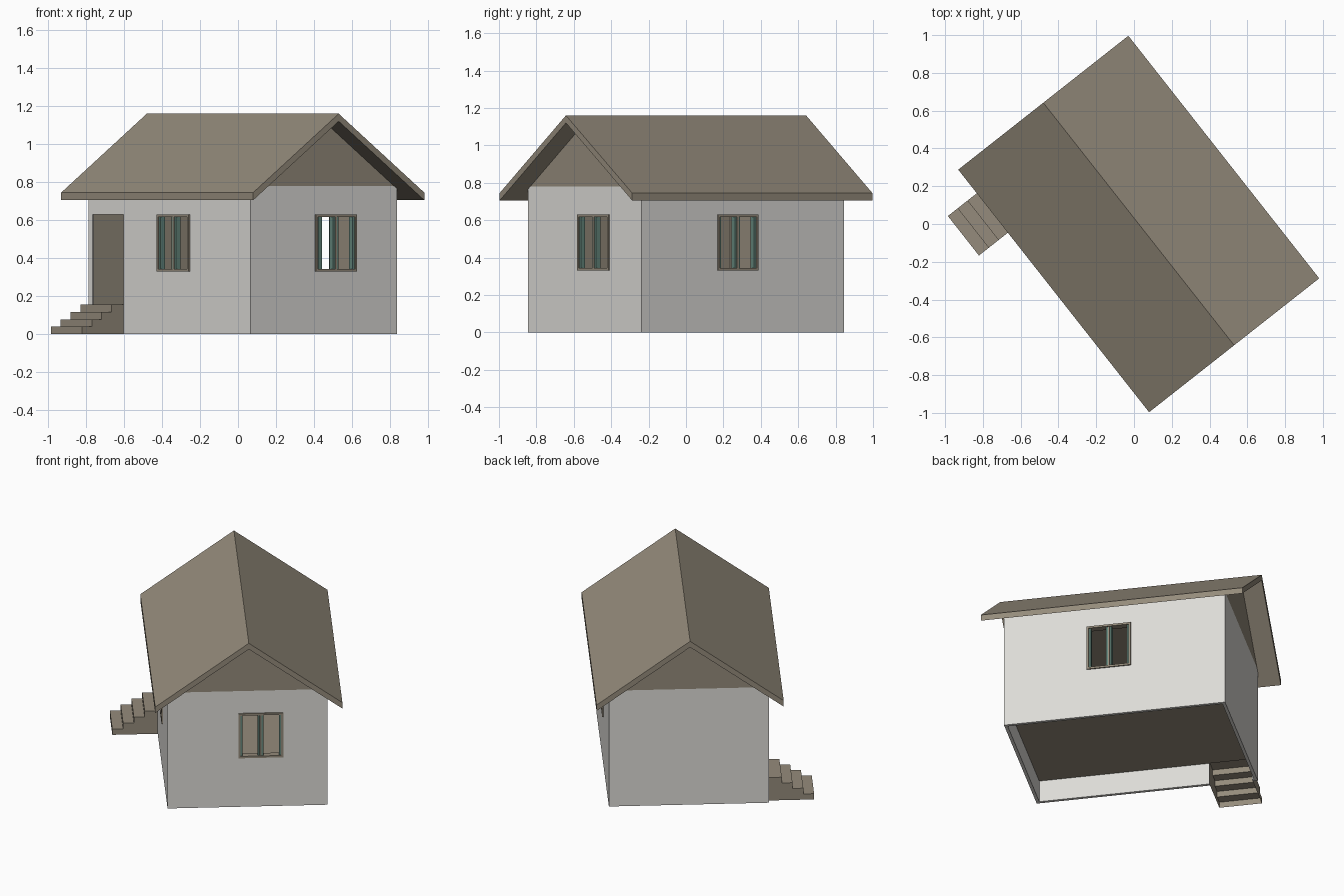
import bpy, bmesh, math
from mathutils import Matrix

if "Cube" in bpy.data.objects:
    bpy.data.objects.remove(bpy.data.objects["Cube"])

# House frame: x along the ridge, y across it, turned in plan
HOUSE = Matrix.Translation((0.025, 0, 0)) @ Matrix.Rotation(math.radians(-51.8), 4, 'Z')
HL, HW = 0.69, 0.49          # half length and half width of the walls
WALL_TOP, FLOOR = 0.78, 0.155


def material(name, rgb):
    m = bpy.data.materials.new(name)
    m.diffuse_color = (*rgb, 1)
    m.use_nodes = True
    m.node_tree.nodes["Principled BSDF"].inputs["Base Color"].default_value = m.diffuse_color
    return m


WHITE = material("wall_white", (0.72, 0.71, 0.68))
BROWN = material("roof_brown", (0.30, 0.26, 0.20))
DARK = material("door_brown", (0.21, 0.185, 0.145))
TEAL = material("sash_teal", (0.13, 0.24, 0.20))


def add_box(bm, lo, hi, mat=0):
    r = bmesh.ops.create_cube(bm, size=1)
    size = [b - a for a, b in zip(lo, hi)]
    mid = [(a + b) / 2 for a, b in zip(lo, hi)]
    bmesh.ops.scale(bm, vec=size, verts=r['verts'])
    bmesh.ops.translate(bm, vec=mid, verts=r['verts'])
    for f in {f for v in r['verts'] for f in v.link_faces}:
        f.material_index = mat


def finish(bm, name, mats, local=Matrix()):
    me = bpy.data.meshes.new(name)
    bm.to_mesh(me)
    bm.free()
    for m in mats:
        me.materials.append(m)
    ob = bpy.data.objects.new(name, me)
    bpy.context.collection.objects.link(ob)
    ob.matrix_world = HOUSE @ local
    return ob


def box(name, lo, hi, mat):
    bm = bmesh.new()
    add_box(bm, lo, hi)
    return finish(bm, name, [mat])


def prism(name, profile, x0, x1, mat, open_faces=None):
    """Extrude a (y, z) profile along the house's x axis."""
    bm = bmesh.new()
    face = bm.faces.new([bm.verts.new((x0, y, z)) for y, z in profile])
    r = bmesh.ops.extrude_face_region(bm, geom=[face], use_keep_orig=True)
    bmesh.ops.translate(bm, vec=(x1 - x0, 0, 0),
                        verts=[g for g in r['geom'] if isinstance(g, bmesh.types.BMVert)])
    bmesh.ops.recalc_face_normals(bm, faces=bm.faces[:])
    if open_faces:
        bmesh.ops.delete(bm, geom=[f for f in bm.faces if open_faces(f)], context='FACES')
    return finish(bm, name, [mat])


def cut(ob, cutters):
    for c in cutters:
        m = ob.modifiers.new("cut", 'BOOLEAN')
        m.operation, m.solver, m.object = 'DIFFERENCE', 'EXACT', c
    bpy.context.view_layer.update()
    dg = bpy.context.evaluated_depsgraph_get()
    me = bpy.data.meshes.new_from_object(ob.evaluated_get(dg))
    ob.modifiers.clear()
    ob.data = me


# Window positions: centre on the wall and turn (outside is local -y)
WW, WZ0, WZ1 = 0.1375, 0.33, 0.63
windows = {
    "front_window": Matrix.Translation((0.035, -HW, 0)),
    "back_window": Matrix.Translation((0.035, HW, 0)) @ Matrix.Rotation(math.pi, 4, 'Z'),
    "gable_window": Matrix.Translation((HL, 0.08, 0)) @ Matrix.Rotation(math.pi / 2, 4, 'Z'),
}

# Cutters for the openings and the hollow inside
openings = []
for name, mtx in windows.items():
    bm = bmesh.new()
    add_box(bm, (-WW + 0.005, -0.1, WZ0 + 0.005), (WW - 0.005, 0.1, WZ1 - 0.005))
    openings.append(finish(bm, name + "_cutter", [WHITE], mtx))
DX0, DX1 = -0.658, -0.392
door_cut = box("door_cutter", (DX0, -0.6, -0.1), (DX1, -0.465, WZ1), WHITE)
hollow = box("hollow_cutter", (-HL + 0.02, -HW + 0.02, -0.1), (HL - 0.02, HW - 0.02, 1), WHITE)
room = box("room_cutter", (-HL + 0.03, -HW + 0.03, FLOOR), (HL - 0.03, HW - 0.03, 0.77), BROWN)

# Outer walls and the brown room inside, with its raised floor
walls = box("walls", (-HL, -HW, 0), (HL, HW, WALL_TOP), WHITE)
cut(walls, [hollow, door_cut] + openings)
inside = box("room_lining", (-HL + 0.02, -HW + 0.02, FLOOR - 0.01),
             (HL - 0.02, HW - 0.02, WALL_TOP - 0.001), BROWN)
cut(inside, [room] + openings)
for c in openings + [door_cut, hollow, room]:
    bpy.data.objects.remove(c)

# Door
box("door", (DX0, -0.482, FLOOR), (DX1, -0.473, WZ1), DARK)

# Gable infill and roof
prism("gables", [(-0.47, WALL_TOP), (0.47, WALL_TOP), (0, 1.12)], -HL, HL, BROWN)
prism("roof", [(-0.573, 0.705), (-0.573, 0.745), (0, 1.16), (0.573, 0.745),
               (0.573, 0.705), (0, 1.12)], -0.817, 0.817, BROWN)

# Entrance steps: a stepped shell, open underneath and at the back
steps, rise, run = 4, FLOOR / 4, 0.066
profile = [(-0.475, 0), (-0.768, 0)]
for i in range(steps):
    y = -0.768 + i * run
    profile.append((y, (i + 1) * rise))
    profile.append((y + run if i < steps - 1 else -0.475, (i + 1) * rise))
prism("entrance_steps", profile, DX0, DX1, BROWN,
      lambda f: f.calc_center_median().z < 0.001
      or (abs(f.normal.y) > 0.9 and f.calc_center_median().y > -0.48))

# Windows: brown outer frame and post, teal stiles on two sashes
for name, mtx in windows.items():
    bm = bmesh.new()
    t, y0, y1 = 0.013, -0.008, 0.035
    for s in (-1, 1):
        a, b = sorted((s * WW, s * (WW - t)))
        add_box(bm, (a, y0, WZ0), (b, y1, WZ1))
        for edge in (WW - t, 0.018):
            a, b = sorted((s * edge, s * (edge - 0.012)))
            add_box(bm, (a, 0.0, WZ0 + t), (b, 0.03, WZ1 - t), 1)
    for z in (WZ0, WZ1 - t):
        add_box(bm, (-WW + t, y0, z), (WW - t, y1, z + t))
    add_box(bm, (-0.006, -0.004, WZ0 + t), (0.006, y1, WZ1 - t))
    finish(bm, name, [BROWN, TEAL], mtx)
